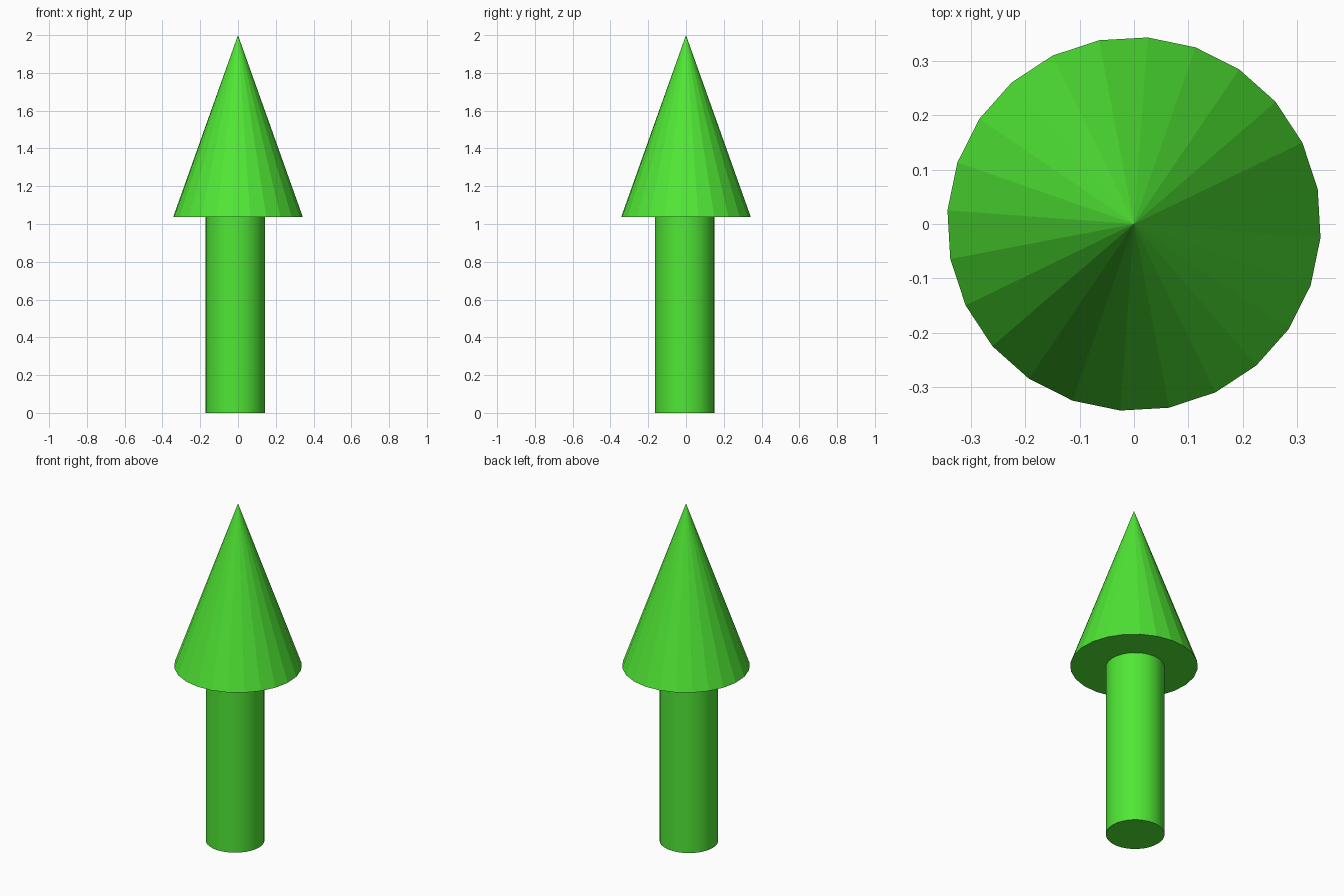
import bpy
import math

if "Cube" in bpy.data.objects:
    bpy.data.objects.remove(bpy.data.objects["Cube"])

green = bpy.data.materials.new("green")
green.diffuse_color = (0.08, 0.8, 0.035, 1)
green.use_nodes = True
green.node_tree.nodes["Principled BSDF"].inputs["Base Color"].default_value = green.diffuse_color

BASE_Z, TIP_Z = 1.037, 2.0

# Round shaft, slightly off the head's axis
bpy.ops.mesh.primitive_cylinder_add(vertices=32, radius=0.158, depth=BASE_Z + 0.003,
                                    location=(-0.014, -0.007, (BASE_Z + 0.003) / 2))
shaft = bpy.context.object
shaft.name = "shaft"
bpy.ops.object.shade_smooth_by_angle(angle=math.radians(30))
shaft.data.materials.append(green)

# Faceted 24-sided arrow head
bpy.ops.mesh.primitive_cone_add(vertices=24, radius1=0.344, radius2=0, depth=TIP_Z - BASE_Z,
                                location=(0, 0, (BASE_Z + TIP_Z) / 2),
                                rotation=(0, 0, math.radians(-4.2)))
head = bpy.context.object
head.name = "arrow_head"
head.data.materials.append(green)
